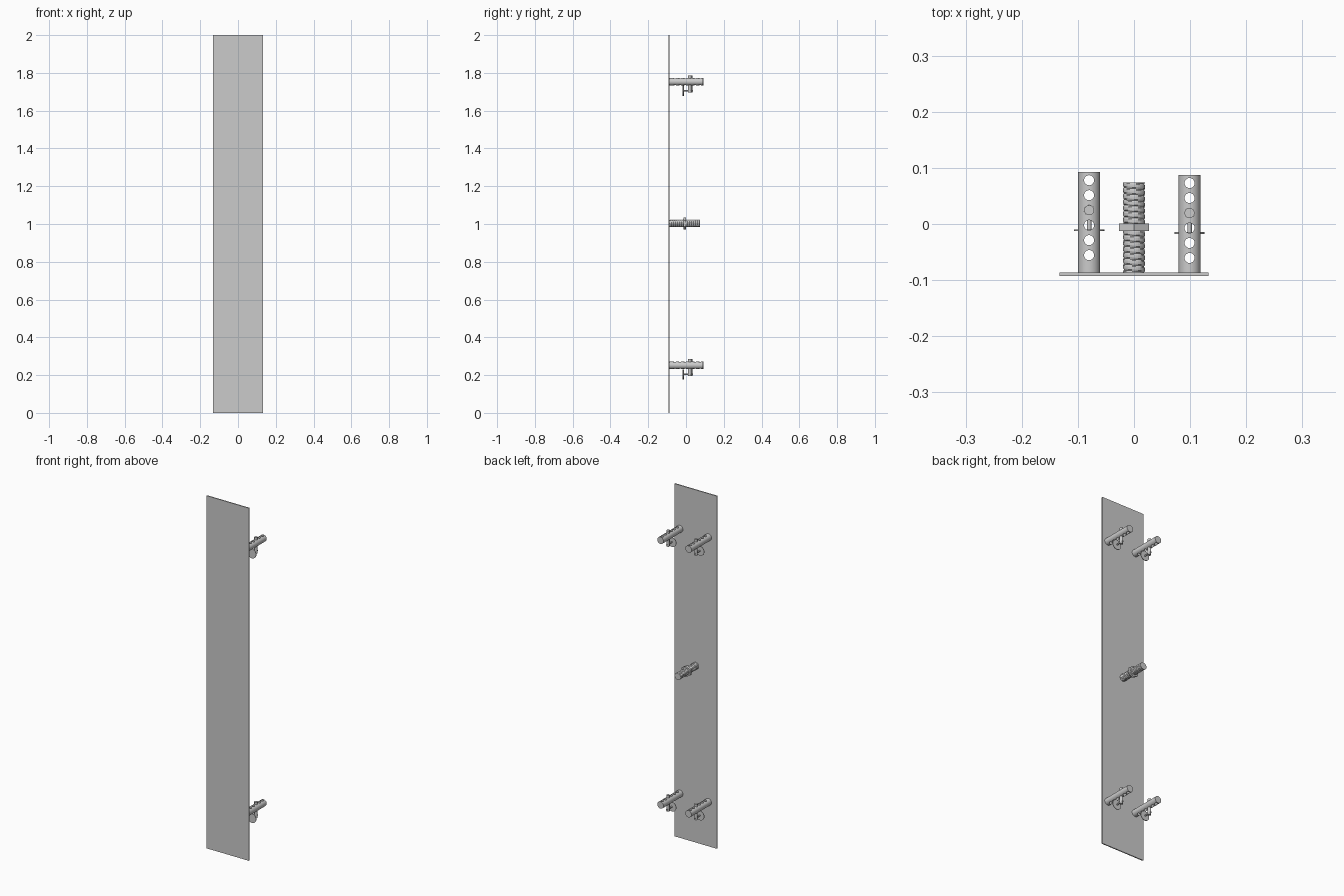
import bpy, bmesh, math
from mathutils import Matrix

if "Cube" in bpy.data.objects:
    bpy.data.objects.remove(bpy.data.objects["Cube"])


def make(name, bm, smooth=True):
    me = bpy.data.meshes.new(name)
    bm.normal_update()
    bm.to_mesh(me)
    bm.free()
    ob = bpy.data.objects.new(name, me)
    bpy.context.collection.objects.link(ob)
    if smooth:
        shade(ob)
    return ob


def shade(ob):
    bpy.ops.object.select_all(action='DESELECT')
    bpy.context.view_layer.objects.active = ob
    ob.select_set(True)
    bpy.ops.object.shade_smooth_by_angle(angle=math.radians(35))


def add_cyl(bm, r, depth, loc, along_y=False, seg=32):
    m = Matrix.Translation(loc)
    if along_y:
        m = m @ Matrix.Rotation(math.pi / 2, 4, 'X')
    bmesh.ops.create_cone(bm, cap_ends=True, segments=seg, radius1=r, radius2=r, depth=depth, matrix=m)


def rod_y(name, r, y0, y1, x, z, seg=32, smooth=True):
    bm = bmesh.new()
    add_cyl(bm, r, y1 - y0, (x, (y0 + y1) / 2, z), True, seg)
    return make(name, bm, smooth)


# back plate
bm = bmesh.new()
bmesh.ops.create_cube(bm, size=1, matrix=Matrix.Translation((0, -0.0895, 1)) @ Matrix.Diagonal((0.266, 0.006, 2, 1)))
make("plate", bm, False)


# perforated bar with cross pin, small shaft and disc
def peg(x, z, dy, tag):
    bar = rod_y("bar_" + tag, 0.0195, -0.088, 0.0927 + dy, x, z, 48, False)
    bm = bmesh.new()
    for i in range(6):
        add_cyl(bm, 0.009, 0.1, (x, 0.078 - 0.0267 * i + dy, z), seg=24)
    cutter = make("hole_cutter_" + tag, bm, False)
    cutter.hide_render = True
    mod = bar.modifiers.new("holes", 'BOOLEAN')
    mod.object = cutter
    mod.operation = 'DIFFERENCE'
    mod.solver = 'EXACT'
    bpy.context.view_layer.objects.active = bar
    bpy.ops.object.modifier_apply(modifier=mod.name)
    bpy.data.objects.remove(cutter)
    shade(bar)
    py = 0.0246 + dy
    bm = bmesh.new()
    add_cyl(bm, 0.0089, 0.09, (x, py, z - 0.013), seg=24)
    make("pin_" + tag, bm)
    rod_y("shaft_" + tag, 0.004, -0.011 + dy, 0.037 + dy, x, z - 0.048, 16)
    rod_y("disc_" + tag, 0.027, -0.0125 + dy, -0.0095 + dy, x, z - 0.048)


for level, z in (("lower", 0.252), ("upper", 1.753)):
    peg(-0.08, z, 0.0, level + "_left")
    peg(0.099, z, -0.005, level + "_right")

# threaded rod: helical ridges wrapped round a cylinder
RZ, SEG, Y0, Y1, PITCH = 1.003, 32, -0.088, 0.074, 0.0105
rows = 92
bm = bmesh.new()
rings = []
for i in range(rows + 1):
    y = Y0 + (Y1 - Y0) * i / rows
    ring = []
    for j in range(SEG):
        t = (y / PITCH + j / SEG) % 1
        r = 0.0175 + 0.002 * min(1, 2.4 * (1 - abs(2 * t - 1)))
        a = 2 * math.pi * j / SEG
        ring.append(bm.verts.new((r * math.sin(a), y, RZ + r * math.cos(a))))
    rings.append(ring)
for a, b in zip(rings, rings[1:]):
    for j in range(SEG):
        k = (j + 1) % SEG
        bm.faces.new((a[j], a[k], b[k], b[j]))
bm.faces.new(rings[0])
bm.faces.new(rings[-1])
bmesh.ops.recalc_face_normals(bm, faces=bm.faces)
make("threaded_rod", bm, False)

# hexagonal nut, corners up and down
rod_y("nut", 0.031, -0.0125, 0.001, 0, RZ, 6, False)
